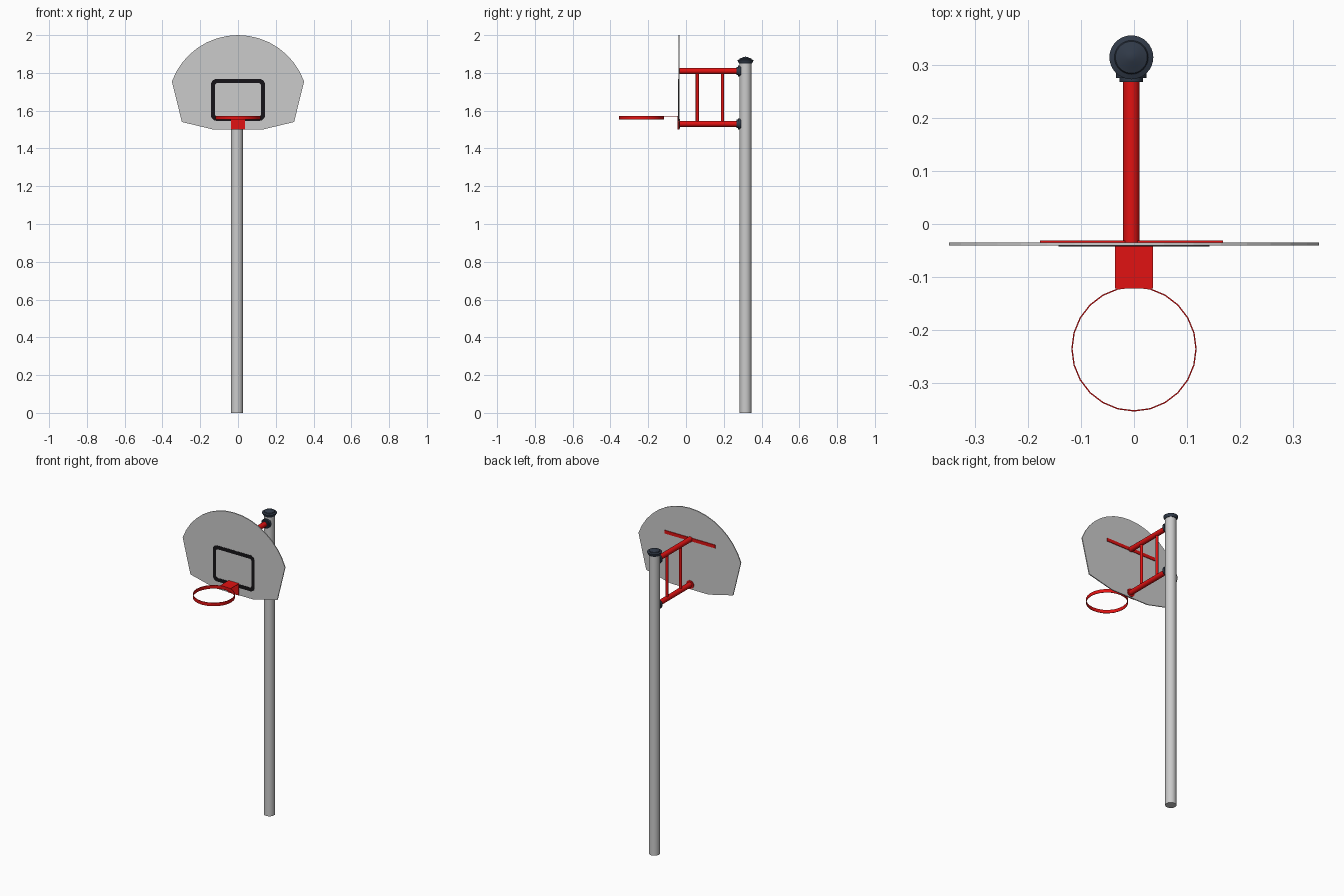
import bpy, bmesh, math
from mathutils import Vector

if "Cube" in bpy.data.objects:
    bpy.data.objects.remove(bpy.data.objects["Cube"])

CX, PY = -0.005, 0.315      # pole axis


def material(name, rgb):
    m = bpy.data.materials.new(name)
    m.diffuse_color = (*rgb, 1)
    m.use_nodes = True
    m.node_tree.nodes["Principled BSDF"].inputs["Base Color"].default_value = m.diffuse_color
    return m


RED = material("red_paint", (0.75, 0.006, 0.006))
NAVY = material("dark_plastic", (0.03, 0.042, 0.065))
BLACK = material("black_paint", (0.008, 0.007, 0.009))


def finish(name, bm, mat=None, smooth=False):
    bmesh.ops.recalc_face_normals(bm, faces=bm.faces)
    me = bpy.data.meshes.new(name)
    bm.to_mesh(me)
    bm.free()
    ob = bpy.data.objects.new(name, me)
    bpy.context.collection.objects.link(ob)
    if mat:
        me.materials.append(mat)
    if smooth:
        bpy.ops.object.select_all(action='DESELECT')
        ob.select_set(True)
        bpy.context.view_layer.objects.active = ob
        bpy.ops.object.shade_smooth_by_angle(angle=math.radians(35))
    return ob


def box(name, lo, hi, mat):
    bm = bmesh.new()
    bmesh.ops.create_cube(bm, size=1)
    lo, hi = Vector(lo), Vector(hi)
    for v in bm.verts:
        v.co = (lo + hi) / 2 + v.co * (hi - lo)
    return finish(name, bm, mat)


def tube(name, a, b, r, mat=None, sides=20):
    a, b = Vector(a), Vector(b)
    bm = bmesh.new()
    bmesh.ops.create_cone(bm, cap_ends=True, segments=sides, radius1=r, radius2=r, depth=(b - a).length)
    rot = (b - a).to_track_quat('Z', 'Y')
    for v in bm.verts:
        v.co = rot @ v.co + (a + b) / 2
    return finish(name, bm, mat, True)


def lathe(name, profile, centre, mat, sides=32, closed=False):
    bm = bmesh.new()
    vs = [bm.verts.new((r, 0, z)) for r, z in profile]
    es = [bm.edges.new(p) for p in zip(vs, vs[1:])]
    if closed:
        es.append(bm.edges.new((vs[-1], vs[0])))
    bmesh.ops.spin(bm, geom=vs + es, axis=(0, 0, 1), cent=(0, 0, 0), angle=math.tau, steps=sides)
    bmesh.ops.remove_doubles(bm, verts=bm.verts, dist=1e-5)
    bmesh.ops.translate(bm, verts=bm.verts, vec=centre)
    return finish(name, bm, mat, True)


def plate(name, loops, y0, y1, mat=None):
    """Extrude an x/z outline along y; a second loop becomes the hole."""
    bm = bmesh.new()
    rings = [[[bm.verts.new((x, y, z)) for x, z in lp] for y in (y0, y1)] for lp in loops]
    n = len(loops[0])
    for f, b in rings:
        for i in range(n):
            j = (i + 1) % n
            bm.faces.new((f[i], f[j], b[j], b[i]))
    for k in (0, 1):
        if len(loops) == 1:
            bm.faces.new(rings[0][k])
        else:
            o, h = rings[0][k], rings[1][k]
            for i in range(n):
                j = (i + 1) % n
                bm.faces.new((o[i], o[j], h[j], h[i]))
    return finish(name, bm, mat)


def rounded_rect(hx, z0, z1, r, steps=5):
    pts = []
    for k, (sx, z) in enumerate(((1, z1 - r), (-1, z1 - r), (-1, z0 + r), (1, z0 + r))):
        for s in range(steps + 1):
            a = math.pi / 2 * (k + s / steps)
            pts.append((sx * (hx - r) + r * math.cos(a), z + r * math.sin(a)))
    return pts


# Pole and stepped cap
tube("pole", (CX, PY, 0), (CX, PY, 1.86), 0.0315, sides=32)
lathe("pole_cap", [(0, 1.85), (0.034, 1.85), (0.041, 1.862), (0.0415, 1.868), (0.032, 1.872),
                   (0.03, 1.876), (0.019, 1.88), (0.009, 1.884), (0, 1.886)], (CX, PY, 0), NAVY)

# Fan-shaped backboard
R = 0.3725
half = math.asin(0.35 / R)
arc = [(R * math.sin(t), 2 - R + R * math.cos(t)) for t in (half - 2 * half * i / 16 for i in range(17))]
plate("backboard", [arc + [(-0.297, 1.54), (-0.13, 1.5), (0.13, 1.5), (0.297, 1.54)]], -0.041, -0.035)

# Painted target frame
plate("target_frame", [rounded_rect(0.143, 1.546, 1.768, 0.03), rounded_rect(0.121, 1.568, 1.746, 0.012)],
      -0.0425, -0.0405, BLACK)

# Rim and its bent bracket
lathe("rim", [(0.116, 1.552), (0.1185, 1.552), (0.1185, 1.573), (0.116, 1.573)],
      (0, -0.236, 0), RED, 24, True)
box("rim_bracket_top", (-0.036, -0.122, 1.570), (0.036, -0.041, 1.573), RED)
box("rim_bracket_back", (-0.036, -0.0445, 1.5), (0.036, -0.041, 1.573), RED)

# Two support arms with pole clamps
for name, z in (("upper", 1.81), ("lower", 1.53)):
    tube(name + "_arm", (CX, -0.036, z), (CX, 0.288, z), 0.0155, RED)
    tube(name + "_clamp_collar", (CX, 0.268, z), (CX, 0.28, z), 0.022, NAVY)
    tube(name + "_clamp", (CX, 0.276, z), (CX, 0.292, z), 0.029, NAVY)

# Flange and cross bar behind the board
tube("lower_flange", (CX, -0.036, 1.53), (CX, -0.031, 1.53), 0.025, RED)
box("cross_bar", (CX - 0.173, -0.036, 1.80), (CX + 0.173, -0.031, 1.82), RED)

# Vertical struts
for i, y in enumerate((0.06, 0.193)):
    tube(f"strut_{i + 1}", (CX, y, 1.53), (CX, y, 1.81), 0.0085, RED)
